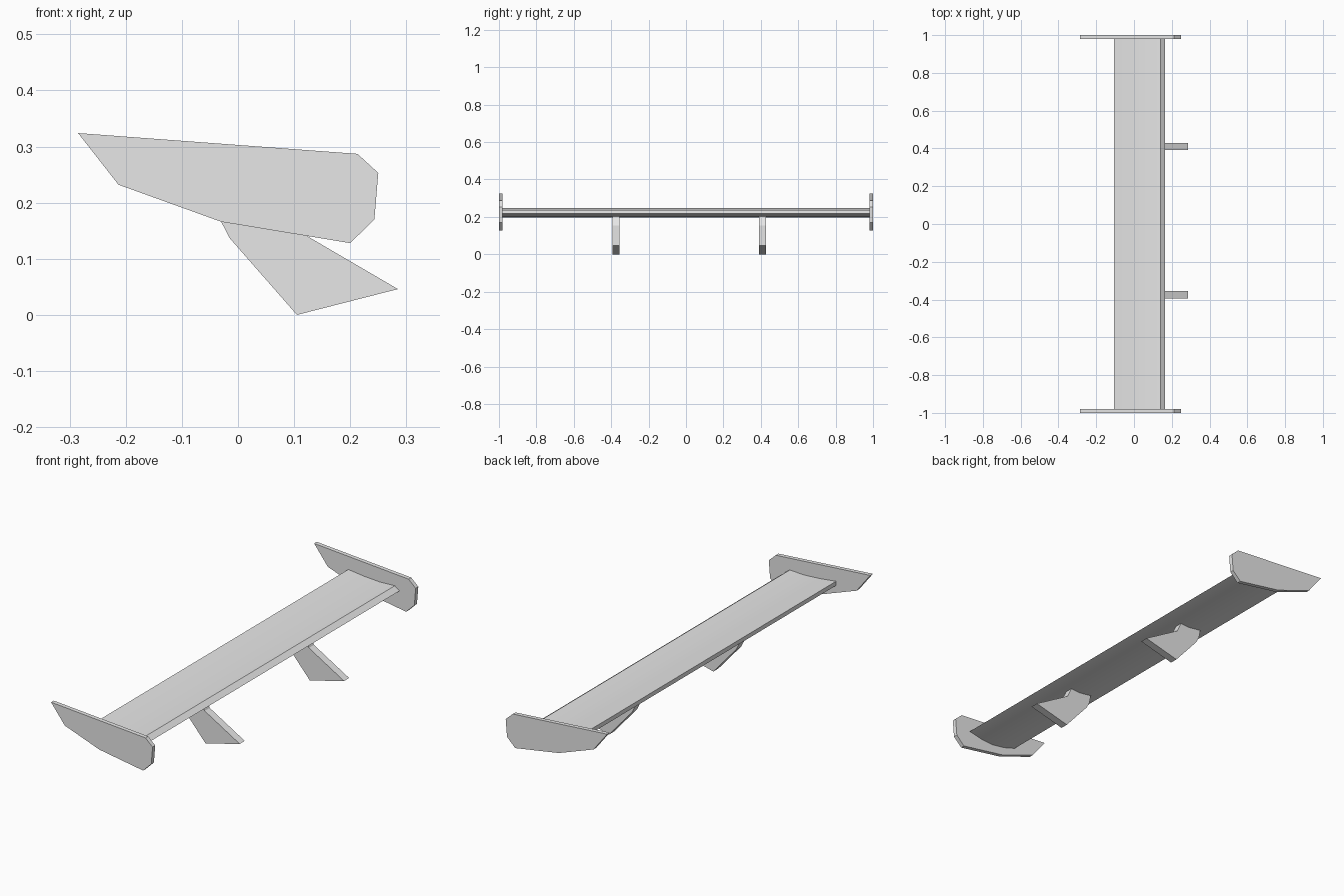
import bpy
import bmesh
from math import radians

cube = bpy.data.objects.get("Cube")
if cube:
    bpy.data.objects.remove(cube, do_unlink=True)

# Single flat grey paint
grey = bpy.data.materials.new("light_grey")
grey.use_nodes = True
colour = (0.8, 0.8, 0.8, 1.0)
grey.diffuse_color = colour
grey.node_tree.nodes["Principled BSDF"].inputs["Base Color"].default_value = colour


def extrude_profile(name, profile, y_centre, thickness, smooth=False):
    """Extrude an (x, z) outline along y, centred on y_centre."""
    bm = bmesh.new()
    start = y_centre - thickness / 2
    face = bm.faces.new([bm.verts.new((x, start, z)) for x, z in profile])
    result = bmesh.ops.extrude_face_region(bm, geom=[face])
    verts = [v for v in result["geom"] if isinstance(v, bmesh.types.BMVert)]
    bmesh.ops.translate(bm, verts=verts, vec=(0, thickness, 0))
    bmesh.ops.recalc_face_normals(bm, faces=bm.faces)
    mesh = bpy.data.meshes.new(name)
    bm.to_mesh(mesh)
    bm.free()
    mesh.materials.append(grey)
    obj = bpy.data.objects.new(name, mesh)
    bpy.context.collection.objects.link(obj)
    if smooth:
        bpy.ops.object.select_all(action="DESELECT")
        obj.select_set(True)
        bpy.context.view_layer.objects.active = obj
        bpy.ops.object.shade_smooth_by_angle(angle=radians(20))
    return obj


# Cambered main blade, with a sloping leading edge
blade = [(-0.105, 0.248), (-0.02, 0.238), (0.06, 0.233), (0.14, 0.236),
         (0.165, 0.218), (0.09, 0.202), (0.03, 0.198), (-0.04, 0.208),
         (-0.105, 0.228)]
extrude_profile("wing_blade", blade, 0, 1.96, smooth=True)

# Faceted end plates
plate = [(-0.285, 0.324), (0.213, 0.287), (0.25, 0.253), (0.243, 0.17),
         (0.2, 0.128), (-0.03, 0.166), (-0.213, 0.232)]
for name, y in (("front_end_plate", -0.99), ("back_end_plate", 0.99)):
    extrude_profile(name, plate, y, 0.02)

# Kinked support legs under the blade
leg = [(-0.04, 0.212), (-0.03, 0.166), (-0.015, 0.137), (0.105, 0.0),
       (0.285, 0.046), (0.1, 0.154), (0.075, 0.208)]
for name, y in (("front_support_leg", -0.375), ("back_support_leg", 0.41)):
    extrude_profile(name, leg, y, 0.038)
